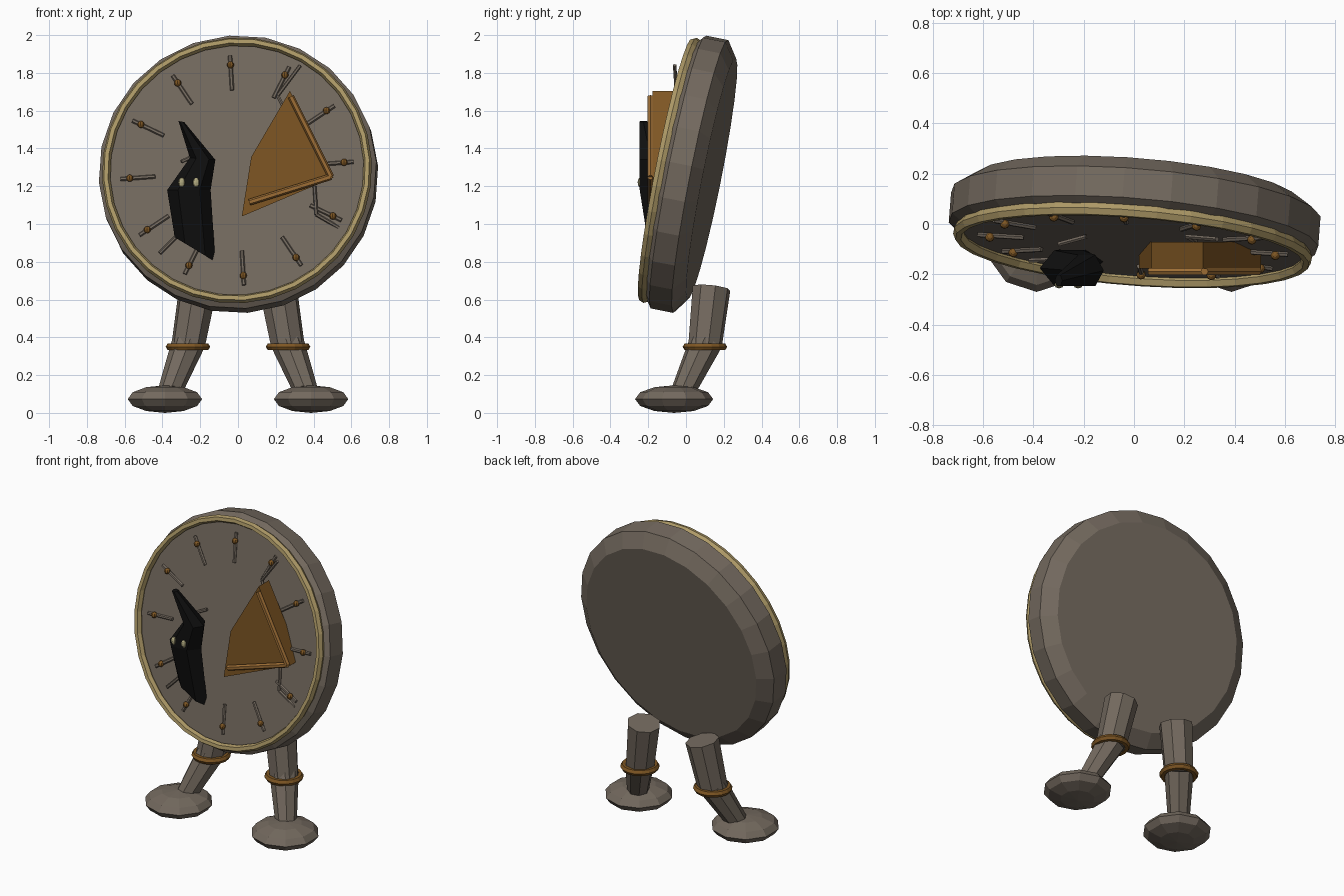
import bpy, bmesh, math
from mathutils import Vector, Matrix

if "Cube" in bpy.data.objects:
    bpy.data.objects.remove(bpy.data.objects["Cube"])


def material(name, rgb):
    m = bpy.data.materials.new(name)
    m.diffuse_color = (*rgb, 1)
    m.use_nodes = True
    m.node_tree.nodes["Principled BSDF"].inputs["Base Color"].default_value = m.diffuse_color
    return m


STONE = material("stone_grey", (.171, .141, .112))
GOLD = material("pale_gold", (.42, .32, .135))
BROWN = material("dark_amber", (.21, .094, .017))
AMBER = material("light_amber", (.34, .155, .035))
BLACK = material("black", (.005, .005, .005))
EYE = material("eye_cream", (.45, .41, .22))

# Frame of the leaning dial: local -y is its front
DIAL = (Matrix.Translation((-.002, -.04, 1.275))
        @ Matrix.Rotation(math.radians(-4.5), 4, 'Z')
        @ Matrix.Rotation(math.radians(-11.2), 4, 'X'))


def finish(name, bm, mat, matrix=Matrix()):
    bmesh.ops.recalc_face_normals(bm, faces=bm.faces)
    me = bpy.data.meshes.new(name)
    bm.to_mesh(me)
    bm.free()
    me.materials.append(mat)
    ob = bpy.data.objects.new(name, me)
    ob.matrix_world = matrix
    bpy.context.collection.objects.link(ob)
    return ob


def loft(name, rings, mat, matrix=Matrix(), closed=False):
    """Skin a list of equal-length vertex rings, capped unless closed."""
    bm = bmesh.new()
    vs = [[bm.verts.new(p) for p in ring] for ring in rings]
    n = len(vs[0])
    pairs = list(zip(vs, vs[1:])) + ([(vs[-1], vs[0])] if closed else [])
    for a, b in pairs:
        for i in range(n):
            j = (i + 1) % n
            bm.faces.new((a[i], a[j], b[j], b[i]))
    if not closed:
        bm.faces.new(vs[0])
        bm.faces.new(vs[-1])
    return finish(name, bm, mat, matrix)


def lathe(name, profile, segs, mat, matrix, closed=False):
    """Turn (radius, y) points about the y axis."""
    angs = [math.radians(94.3) + math.tau * i / segs for i in range(segs)]
    rings = [[(r * math.cos(a), y, r * math.sin(a)) for a in angs]
             for r, y in profile]
    return loft(name, rings, mat, matrix, closed)


def rod(name, a, b, r1, r2, segs, mat, matrix=Matrix()):
    a, b = Vector(a), Vector(b)
    d = b - a
    bm = bmesh.new()
    bmesh.ops.create_cone(bm, cap_ends=True, segments=segs, radius1=r1,
                          radius2=r2, depth=d.length)
    rot = d.to_track_quat('Z', 'Y').to_matrix().to_4x4()
    bm.transform(Matrix.Translation((a + b) / 2) @ rot)
    return finish(name, bm, mat, matrix)


def ball(name, loc, scale, segs, rings, mat, matrix=Matrix()):
    bm = bmesh.new()
    bmesh.ops.create_uvsphere(bm, u_segments=segs, v_segments=rings, radius=1)
    bm.transform(Matrix.Translation(loc) @ Matrix.Diagonal((*scale, 1)))
    return finish(name, bm, mat, matrix)


# Dial body and gold rim
lathe("dial_body", [(.69, -.035), (.738, 0), (.738, .12), (.65, .18)],
      24, STONE, DIAL)
rim = [(.695 + .022 * math.cos(math.tau * i / 6),
        -.045 + .028 * math.sin(math.tau * i / 6)) for i in range(6)]
lathe("gold_rim", rim, 32, GOLD, DIAL, closed=True)

# Twelve hour marks, each a rod with a bead
for k in range(12):
    a = math.radians(94.3 + 30 * k)
    c, s = math.cos(a), math.sin(a)
    rod(f"hour_rod_{k}", (.435 * c, -.042, .435 * s), (.62 * c, -.042, .62 * s),
        .011, .011, 6, STONE, DIAL)
    ball(f"hour_bead_{k}", (.57 * c, -.05, .57 * s), (.019,) * 3, 8, 6,
         BROWN, DIAL)

# Amber wedge with trim along two edges
outline = [(.275, 1.705), (.505, 1.245), (.02, 1.04), (.07, 1.355)]
loft("amber_wedge", [[(x, y, z) for x, z in outline] for y in (-.177, -.072)],
     BROWN)
rod("wedge_trim_side", (.28, -.188, 1.675), (.492, -.188, 1.25), .017, .017, 6, AMBER)
rod("wedge_trim_base", (.06, -.188, 1.115), (.492, -.188, 1.25), .017, .017, 6, AMBER)

# Black figure: hexagonal sections between a left and a right point
sections = [  # left x, z, right x, z, centre y, half depth
    (-.335, .93, -.12, .80, -.145, .045),
    (-.375, 1.18, -.145, 1.18, -.175, .07),
    (-.255, 1.35, -.12, 1.34, -.185, .062),
    (-.315, 1.545, -.285, 1.54, -.225, .022)]
rings = []
for lx, lz, rx, rz, cy, hd in sections:
    ring = []
    for i in range(6):
        t = math.tau * i / 6
        f = (1 + math.cos(t)) / 2
        ring.append((lx + (rx - lx) * f, cy + hd * math.sin(t) / .866,
                     lz + (rz - lz) * f))
    rings.append(ring)
loft("black_figure", rings, BLACK)
for x in (-.298, -.222):
    ball("figure_eye", (x, -.242, 1.22), (.019, .014, .026), 8, 6, EYE)

# Thin jointed limbs lying on the dial
limbs = [
    [(.33, -.06, 1.84), (.21, -.05, 1.68), (.245, -.07, 1.61)],
    [(.405, -.14, 1.2), (.415, -.165, 1.05), (.535, -.17, .98)],
    [(-.414, -.145, .845), (-.31, -.14, .95)],
    [(-.3, -.08, 1.33), (-.19, -.05, 1.38)]]
for path in limbs:
    for a, b in zip(path, path[1:]):
        rod("limb", a, b, .01, .01, 6, STONE)

# Legs, ankle rings and feet
for side, s in (("left", -1), ("right", 1)):
    knee = (s * .265, .1, .35)
    rod(f"{side}_upper_leg", knee, (s * .212, .135, .66), .09, .102, 8, STONE)
    rod(f"{side}_lower_leg", (s * .385, -.045, .05), (s * .263, .103, .37),
        .058, .088, 8, STONE)
    band = [(.097 + .021 * math.cos(math.tau * i / 6),
             .021 * math.sin(math.tau * i / 6)) for i in range(6)]
    lathe(f"{side}_leg_ring", band, 16, BROWN,
          Matrix.Translation(knee) @ Matrix.Rotation(math.pi / 2, 4, 'X'),
          closed=True)
    ball(f"{side}_foot", (s * .387, -.063, .073), (.207, .207, .073), 10, 6, STONE)
